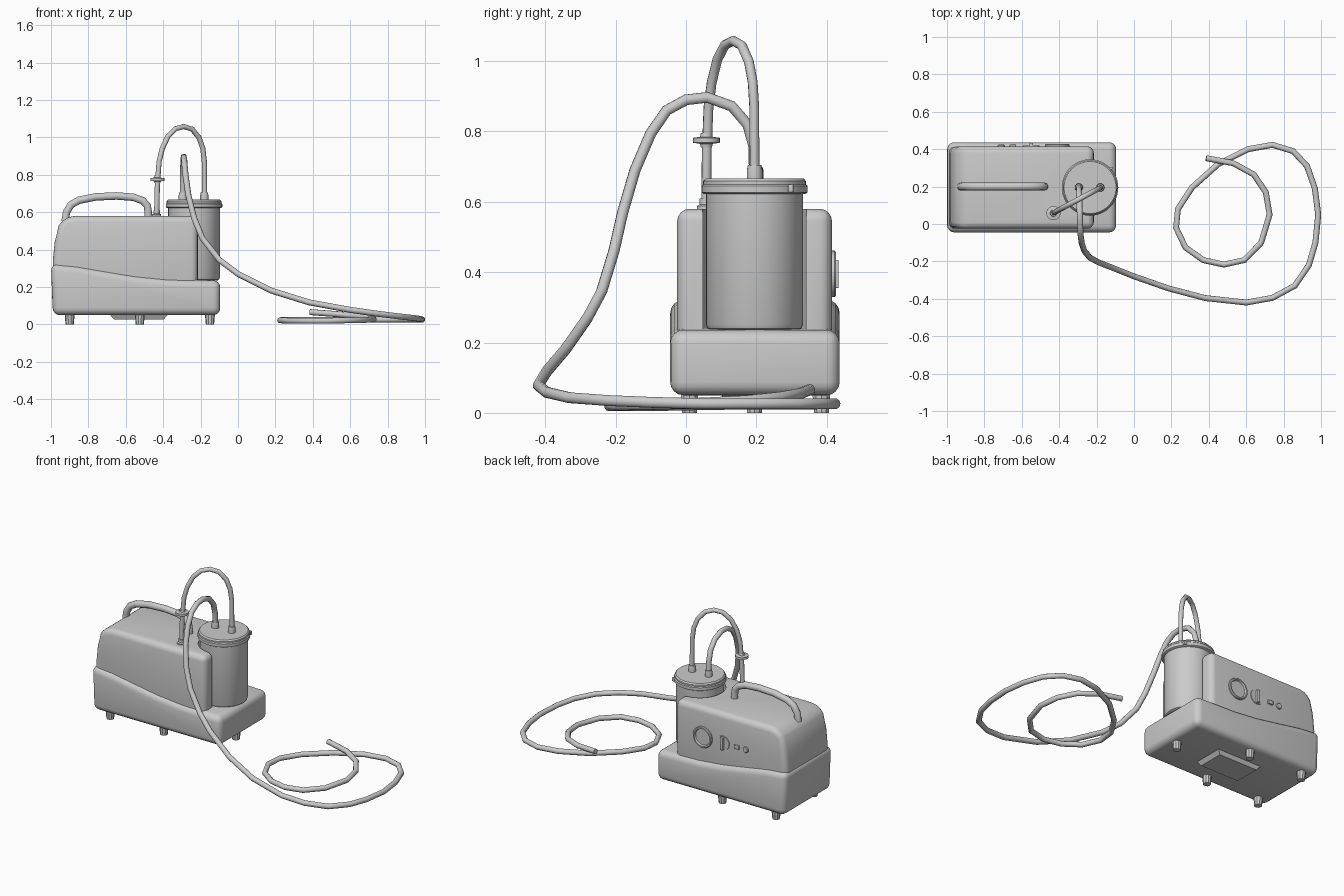
import bpy, bmesh, math
from mathutils import Vector, Matrix


def add(name, bm):
    bmesh.ops.recalc_face_normals(bm, faces=bm.faces[:])
    me = bpy.data.meshes.new(name)
    bm.to_mesh(me)
    bm.free()
    ob = bpy.data.objects.new(name, me)
    bpy.context.collection.objects.link(ob)
    return ob


def finish(ob, angle=35):
    # bake modifiers / curves to mesh and shade
    bpy.ops.object.select_all(action='DESELECT')
    ob.select_set(True)
    bpy.context.view_layer.objects.active = ob
    bpy.ops.object.convert(target='MESH')
    bpy.ops.object.shade_smooth_by_angle(angle=math.radians(angle))
    return ob


def slab(name, profile, y0, y1, bevel):
    # side profile (x, z) extruded along y with rounded edges
    bm = bmesh.new()
    face = bm.faces.new([bm.verts.new((x, y0, z)) for x, z in profile])
    ext = bmesh.ops.extrude_face_region(bm, geom=[face])
    bmesh.ops.translate(bm, vec=(0, y1 - y0, 0),
                        verts=[v for v in ext['geom'] if isinstance(v, bmesh.types.BMVert)])
    ob = add(name, bm)
    mod = ob.modifiers.new("round", 'BEVEL')
    mod.width, mod.segments = bevel, 4
    mod.limit_method, mod.angle_limit = 'ANGLE', math.radians(28)
    return ob


def lathe(name, profile, loc, segs=32, to_back=False, scale=(1, 1, 1), turn=0):
    # (radius, height) rings spun about z, optionally turned to face +y
    bm = bmesh.new()
    rings = [[bm.verts.new((r * math.cos(2 * math.pi * i / segs + turn) * scale[0],
                            r * math.sin(2 * math.pi * i / segs + turn) * scale[1], h))
              for i in range(segs)] for r, h in profile]
    for a, b in zip(rings, rings[1:]):
        for i in range(segs):
            j = (i + 1) % segs
            bm.faces.new((a[i], a[j], b[j], b[i]))
    bm.faces.new(rings[0])
    bm.faces.new(rings[-1])
    if to_back:
        bm.transform(Matrix.Rotation(-math.pi / 2, 4, 'X'))
    bm.transform(Matrix.Translation(loc))
    return add(name, bm)


def tube(name, pts, radius):
    cu = bpy.data.curves.new(name, 'CURVE')
    cu.dimensions = '3D'
    cu.bevel_depth, cu.bevel_resolution, cu.use_fill_caps = radius, 3, True
    sp = cu.splines.new('POLY')
    sp.points.add(len(pts) - 1)
    for p, co in zip(sp.points, pts):
        p.co = (*co, 1)
    ob = bpy.data.objects.new(name, cu)
    bpy.context.collection.objects.link(ob)
    return finish(ob, 50)


CX, CY = -0.235, 0.195   # canister axis

# lower housing with sweeping top line
finish(slab("lower_housing", [
    (-0.99, 0.05), (-0.095, 0.05), (-0.095, 0.235), (-0.38, 0.243), (-0.55, 0.26),
    (-0.72, 0.288), (-0.86, 0.312), (-1.0, 0.325)], -0.045, 0.437, 0.038))

# upper housing, hollowed for the canister
upper = slab("upper_housing", [
    (-0.985, 0.15), (-0.215, 0.15), (-0.215, 0.58), (-0.875, 0.58), (-0.925, 0.57),
    (-0.958, 0.53), (-0.98, 0.44), (-0.99, 0.34)], -0.025, 0.415, 0.035)
cutter = lathe("canister_cutter", [(0.148, 0.2), (0.148, 0.8)], (CX, CY, 0), 48)
cutter.hide_render = True
cut = upper.modifiers.new("canister_recess", 'BOOLEAN')
cut.operation, cut.object, cut.solver = 'DIFFERENCE', cutter, 'EXACT'
finish(upper)
bpy.data.objects.remove(cutter)

# canister and lid
finish(lathe("canister", [(0.125, 0.235), (0.133, 0.24), (0.138, 0.252), (0.138, 0.63)],
             (CX, CY, 0), 48))
finish(lathe("canister_lid", [(0.143, 0.622), (0.151, 0.627), (0.151, 0.645), (0.146, 0.65),
                              (0.146, 0.659), (0.139, 0.667)], (CX, CY, 0), 48))
finish(slab("lid_tab", [(-0.15, 0.627), (-0.115, 0.627), (-0.115, 0.65), (-0.15, 0.65)],
            0.29, 0.345 - 0.04, 0.002))
for n, x in (("suction_port", -0.295), ("vacuum_port", -0.18)):
    finish(lathe(n, [(0.022, 0.66), (0.022, 0.69), (0.019, 0.705)], (x, 0.195, 0), 16))

# carrying handle
tube("carry_handle", [(x, 0.2, z) for x, z in [
    (-0.925, 0.55), (-0.917, 0.60), (-0.893, 0.64), (-0.85, 0.664), (-0.76, 0.682),
    (-0.65, 0.687), (-0.56, 0.68), (-0.51, 0.662), (-0.485, 0.635), (-0.48, 0.60),
    (-0.48, 0.56)]], 0.021)

# vacuum hose with inline filter, arching into the lid
arch = [(-0.435, 0.59), (-0.431, 0.75), (-0.422, 0.87), (-0.405, 0.94), (-0.375, 1.005),
        (-0.335, 1.046), (-0.29, 1.058), (-0.245, 1.044), (-0.208, 0.998), (-0.188, 0.94),
        (-0.18, 0.87), (-0.178, 0.66)]
tube("vacuum_hose", [(x, 0.057 + (x + 0.435) * 0.537, z) for x, z in arch], 0.014)
finish(lathe("inline_filter", [(0.016, 0.755), (0.018, 0.765), (0.038, 0.768), (0.038, 0.782),
                               (0.018, 0.785), (0.016, 0.795)], (-0.431, 0.058, 0), 24))
finish(lathe("housing_port", [(0.024, 0.57), (0.024, 0.588), (0.017, 0.592), (0.017, 0.61)],
             (-0.435, 0.055, 0), 16))

# long suction hose draped over the front and coiled on the floor
tube("suction_hose", [
    (-0.295, 0.195, 0.66), (-0.295, 0.192, 0.76), (-0.294, 0.175, 0.82), (-0.292, 0.13, 0.872),
    (-0.29, 0.06, 0.897), (-0.288, 0, 0.89), (-0.286, -0.055, 0.86), (-0.28, -0.1, 0.795),
    (-0.265, -0.145, 0.69), (-0.235, -0.18, 0.57), (-0.19, -0.205, 0.46), (-0.1, -0.24, 0.345),
    (0, -0.28, 0.27), (0.18, -0.343, 0.18), (0.38, -0.396, 0.118), (0.6, -0.42, 0.078),
    (0.74, -0.395, 0.058), (0.86, -0.33, 0.043), (0.935, -0.22, 0.035), (0.97, -0.1, 0.03),
    (0.985, 0.05, 0.026), (0.967, 0.19, 0.026), (0.925, 0.31, 0.026), (0.85, 0.39, 0.026),
    (0.74, 0.423, 0.026), (0.61, 0.4, 0.026), (0.45, 0.32, 0.025), (0.31, 0.195, 0.025),
    (0.235, 0.08, 0.024), (0.225, -0.02, 0.022), (0.275, -0.125, 0.02), (0.37, -0.193, 0.02),
    (0.48, -0.217, 0.02), (0.59, -0.193, 0.022), (0.68, -0.1, 0.024), (0.725, 0.05, 0.028),
    (0.705, 0.17, 0.034), (0.64, 0.265, 0.044), (0.53, 0.325, 0.055), (0.385, 0.352, 0.066)],
    0.016)

# control panel on the back: gauge, regulator, switch, socket
PZ, PY = 0.395, 0.41
finish(lathe("gauge", [(0.066, 0), (0.066, 0.012), (0.062, 0.017), (0.054, 0.017),
                       (0.05, 0.007)], (-0.41, PY, PZ), 32, True))
finish(lathe("regulator_knob", [(0.046, 0), (0.044, 0.009)], (-0.55, PY, PZ), 32, True))
finish(slab("regulator_grip", [(-0.56, PZ - 0.04), (-0.54, PZ - 0.04), (-0.54, PZ + 0.04),
                               (-0.56, PZ + 0.04)], PY, PY + 0.024, 0.003))
finish(slab("power_switch", [(-0.665, PZ - 0.012), (-0.63, PZ - 0.012), (-0.63, PZ + 0.012),
                             (-0.665, PZ + 0.012)], PY, PY + 0.014, 0.003))
finish(lathe("power_socket", [(0.019, 0), (0.019, 0.01), (0.015, 0.014)],
             (-0.71, PY, PZ), 20, True))

# five feet and the tapered bottom plate
feet = [(-0.9, 0.01), (-0.9, 0.385), (-0.525, 0.01), (-0.525, 0.385), (-0.15, 0.195)]
for i, (x, y) in enumerate(feet):
    finish(lathe(f"foot_{i + 1}", [(0.022, 0), (0.026, 0.045), (0.026, 0.07)], (x, y, 0), 10))
q = math.sqrt(0.5)
finish(lathe("bottom_plate", [(q * 0.86, 0.027), (q, 0.052)], (-0.53, 0.195, 0), 4,
             scale=(0.31, 0.19), turn=math.pi / 4))
